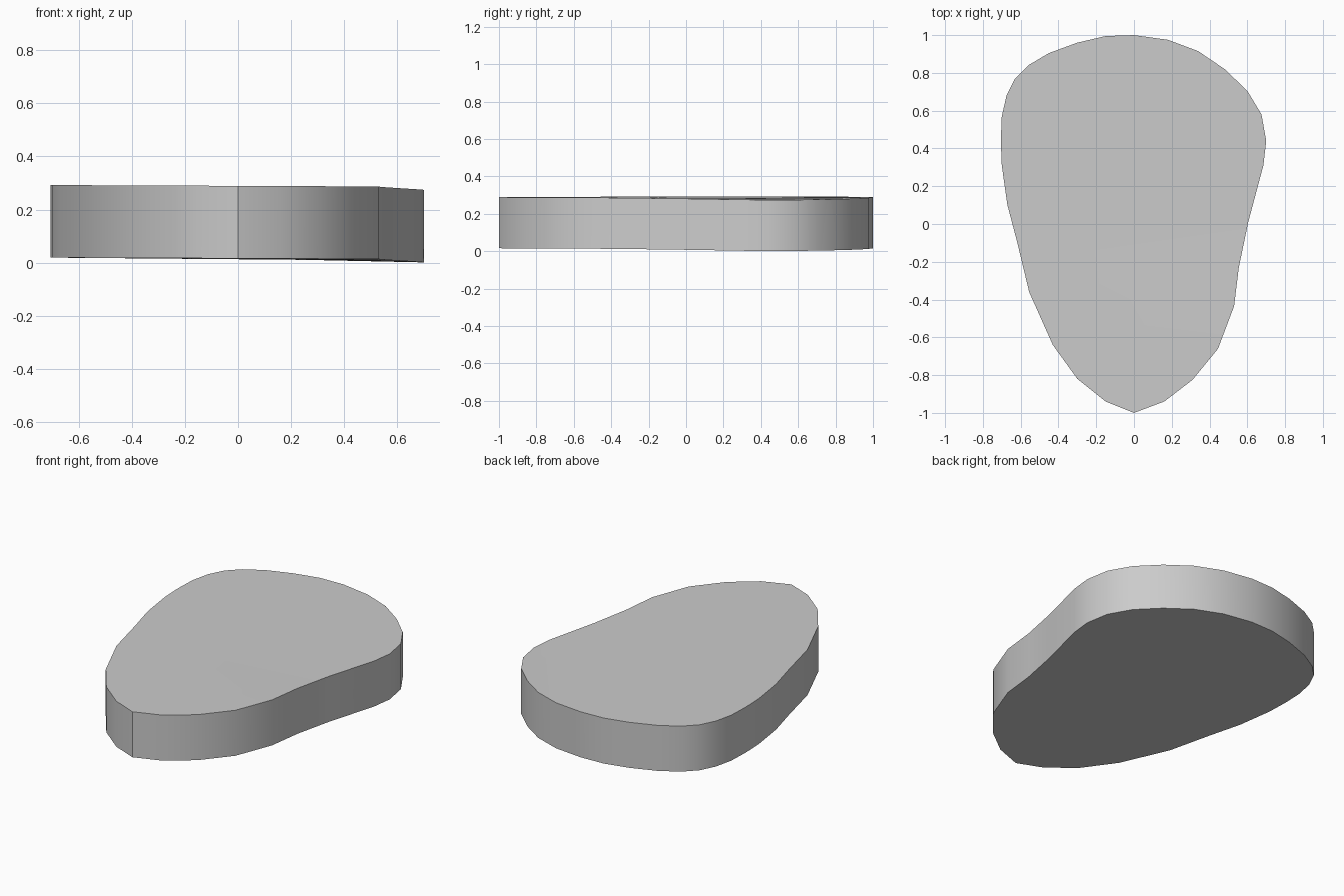
import bpy, bmesh

if "Cube" in bpy.data.objects:
    bpy.data.objects.remove(bpy.data.objects["Cube"])

# Outline of the slab seen from above, clockwise from the back
OUTLINE = [
    (0, 1), (0.18, 0.975), (0.34, 0.915), (0.48, 0.82), (0.60, 0.705),
    (0.675, 0.58), (0.70, 0.44), (0.685, 0.31), (0.605, 0.01),
    (0.555, -0.23), (0.53, -0.435), (0.445, -0.66), (0.31, -0.825),
    (0.16, -0.94), (0, -1), (-0.15, -0.94), (-0.30, -0.82),
    (-0.43, -0.64), (-0.555, -0.36), (-0.62, -0.09), (-0.67, 0.10),
    (-0.70, 0.31), (-0.705, 0.44), (-0.70, 0.57), (-0.675, 0.68),
    (-0.63, 0.77), (-0.56, 0.84), (-0.45, 0.905), (-0.30, 0.96),
    (-0.15, 0.995),
]
THICKNESS = 0.273


def base_height(x, y):
    # Nearly level, sagging slightly toward the right back edge
    sag = max(0.0, x) / 0.7 * min(1.0, max(0.0, (y + 0.5) / 0.9))
    return 0.016 - 0.012 * sag - 0.003 * x / 0.7


# Slab: one outline face pulled straight up
bm = bmesh.new()
bottom = bm.faces.new([bm.verts.new((x, y, base_height(x, y))) for x, y in OUTLINE])
top = bmesh.ops.extrude_face_region(bm, geom=[bottom], use_keep_orig=True)
bmesh.ops.translate(bm, vec=(0, 0, THICKNESS),
                    verts=[g for g in top["geom"] if isinstance(g, bmesh.types.BMVert)])
bmesh.ops.triangulate(bm, faces=[f for f in bm.faces if len(f.verts) > 4])
bmesh.ops.recalc_face_normals(bm, faces=bm.faces)
mesh = bpy.data.meshes.new("rounded_slab")
bm.to_mesh(mesh)
bm.free()
slab = bpy.data.objects.new("rounded_slab", mesh)
bpy.context.collection.objects.link(slab)

# Smooth rim wall, crisp top and bottom edges
bpy.context.view_layer.objects.active = slab
slab.select_set(True)
bpy.ops.object.shade_smooth_by_angle(angle=0.7)
